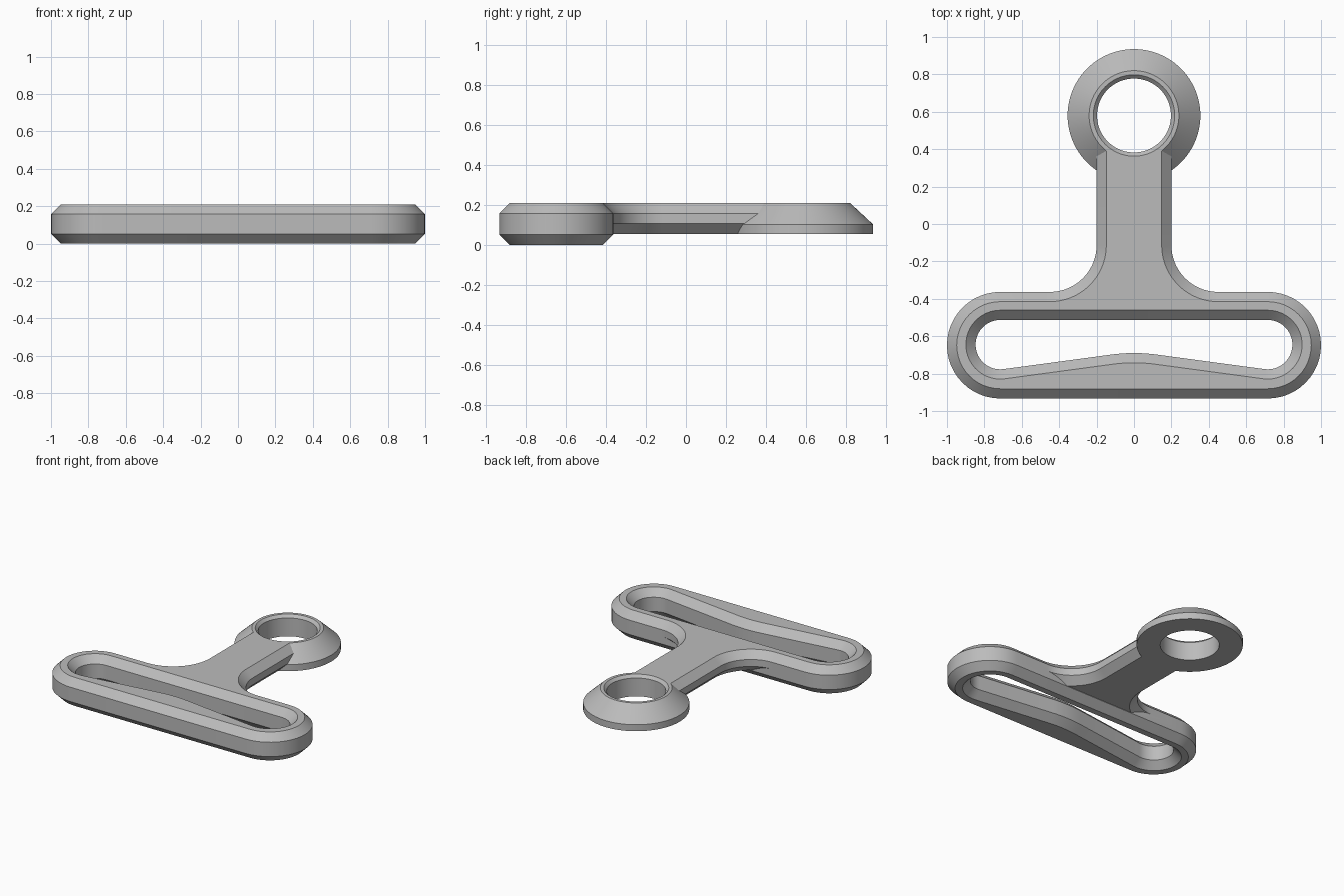
import bpy, bmesh, math
from mathutils import Vector

cube = bpy.data.objects.get("Cube")
if cube:
    bpy.data.objects.remove(cube, do_unlink=True)

TOP, CHAMFER, NECK_BASE = 0.21, 0.052, 0.055
BAR_BACK = -0.363
EYE_Y = 0.58

metal = bpy.data.materials.new("grey metal")
metal.use_nodes = True
GREY = (0.5, 0.5, 0.5, 1)
metal.diffuse_color = GREY
metal.node_tree.nodes["Principled BSDF"].inputs["Base Color"].default_value = GREY


def arc(cx, cy, r, start, end, steps=24):
    angles = [math.radians(start + (end - start) * i / steps) for i in range(steps + 1)]
    return [Vector((cx + r * math.cos(a), cy + r * math.sin(a))) for a in angles]


def inset(points, d):
    """Move a counter-clockwise outline inwards by d with mitred corners."""
    result = []
    for i, p in enumerate(points):
        a = (p - points[i - 1]).normalized()
        b = (points[(i + 1) % len(points)] - p).normalized()
        n1, n2 = Vector((-a.y, a.x)), Vector((-b.y, b.x))
        result.append(p + (n1 + n2) * d / (1 + n1.dot(n2)))
    return result


def loft(name, outline, levels):
    """Solid through copies of the outline, each level being (height, inset)."""
    bm = bmesh.new()
    rings = [[bm.verts.new((p.x, p.y, z)) for p in inset(outline, d)] for z, d in levels]
    n = len(outline)
    for low, high in zip(rings, rings[1:]):
        for i in range(n):
            j = (i + 1) % n
            bm.faces.new((low[i], low[j], high[j], high[i]))
    bm.faces.new(rings[0][::-1])
    bm.faces.new(rings[-1])
    mesh = bpy.data.meshes.new(name)
    bm.to_mesh(mesh)
    bm.free()
    mesh.materials.append(metal)
    obj = bpy.data.objects.new(name, mesh)
    bpy.context.collection.objects.link(obj)
    return obj


def chamfered(base):
    return [(base, CHAMFER), (base + CHAMFER, 0), (TOP - CHAMFER, 0), (TOP, CHAMFER)]


def combine(target, other, operation):
    mod = target.modifiers.new(operation.lower(), 'BOOLEAN')
    mod.operation, mod.object, mod.solver = operation, other, 'EXACT'
    bpy.context.view_layer.objects.active = target
    bpy.ops.object.modifier_apply(modifier=mod.name)
    bpy.data.objects.remove(other, do_unlink=True)


# Rounded strap frame
END_X, END_R = 0.715, 0.285
frame_y = BAR_BACK - END_R
frame = loft("strap_buckle",
             arc(END_X, frame_y, END_R, -90, 90) + arc(-END_X, frame_y, END_R, 90, 270),
             chamfered(0))

# Neck with filleted root
F = 0.25
neck_outline = ([Vector((-0.6, -0.47)), Vector((0.6, -0.47)), Vector((0.6, BAR_BACK))]
                + arc(0.2 + F, BAR_BACK + F, F, 270, 180)
                + [Vector((0.2, 0.5)), Vector((-0.2, 0.5))]
                + arc(-0.2 - F, BAR_BACK + F, F, 0, -90)
                + [Vector((-0.6, BAR_BACK))])
neck = loft("neck", neck_outline, chamfered(NECK_BASE))

# Conical eyelet
eyelet = loft("eyelet", arc(0, EYE_Y, 0.355, 0, 360, 96)[:-1],
              [(NECK_BASE, 0), (0.103, 0), (TOP, 0.115)])

# Strap slot with a gently peaked front edge
TILT, PEAK_R, SLOT_R, SLOT_Y = 7.5, 0.9, 0.132, -0.645
slot_outline = (arc(END_X, SLOT_Y, SLOT_R, -90 - TILT, 90)
                + arc(-END_X, SLOT_Y, SLOT_R, 90, 270 + TILT)
                + arc(0, -0.69 - PEAK_R, PEAK_R, 90 + TILT, 90 - TILT, 12))
over = 0.01
slot = loft("slot_cutter", slot_outline,
            [(-over, -CHAMFER - over), (CHAMFER, 0),
             (TOP - CHAMFER, 0), (TOP + over, -CHAMFER - over)])

# Eyelet bore with a small top chamfer
bore = loft("bore_cutter", arc(0, EYE_Y, 0.1975, 0, 360, 96)[:-1],
            [(0, 0), (TOP - 0.02, 0), (TOP + 0.02, -0.04)])

for part in (neck, eyelet):
    combine(frame, part, 'UNION')
for cutter in (slot, bore):
    combine(frame, cutter, 'DIFFERENCE')

bpy.ops.object.select_all(action='DESELECT')
frame.select_set(True)
bpy.context.view_layer.objects.active = frame
bpy.ops.object.shade_smooth_by_angle(angle=math.radians(25))
